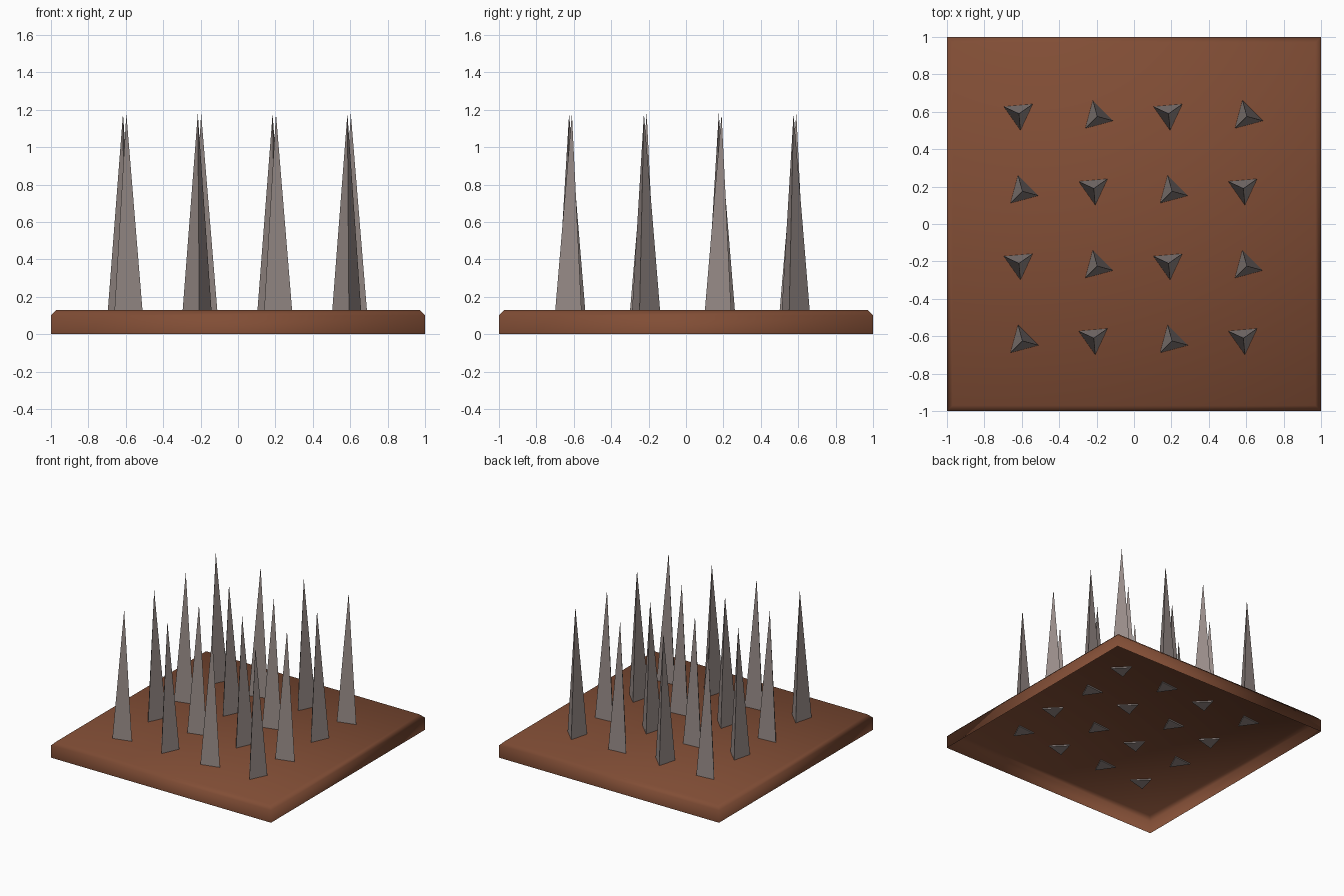
import bpy, bmesh, math

if "Cube" in bpy.data.objects:
    bpy.data.objects.remove(bpy.data.objects["Cube"])


def material(name, rgb):
    m = bpy.data.materials.new(name)
    m.diffuse_color = (*rgb, 1)
    m.use_nodes = True
    m.node_tree.nodes["Principled BSDF"].inputs["Base Color"].default_value = m.diffuse_color
    return m


brown = material("rust brown", (0.22, 0.075, 0.036))
grey = material("warm grey", (0.31, 0.26, 0.245))


def finish(bm, name, mat):
    mesh = bpy.data.meshes.new(name)
    bm.to_mesh(mesh)
    bm.free()
    mesh.materials.append(mat)
    ob = bpy.data.objects.new(name, mesh)
    bpy.context.collection.objects.link(ob)
    return ob


# base plate: open-bottomed shell with a chamfered top edge
bm = bmesh.new()
rings = []
for half, z in ((1, 0), (1, 0.10), (0.97, 0.13)):
    rings.append([bm.verts.new((sx * half, sy * half, z))
                  for sx, sy in ((-1, -1), (1, -1), (1, 1), (-1, 1))])
for low, high in zip(rings, rings[1:]):
    for i in range(4):
        j = (i + 1) % 4
        bm.faces.new((low[i], low[j], high[j], high[i]))
bm.faces.new(rings[-1])
for f in bm.faces:
    f.smooth = True
finish(bm, "base_plate", brown)


# spikes: three-sided pyramids, two alternating turns
def spike(bm, x, y, turn, radius=0.09, bottom=0.12, tip=1.18):
    base = [bm.verts.new((x + radius * math.cos(math.radians(turn + a)),
                          y + radius * math.sin(math.radians(turn + a)), bottom))
            for a in (0, 120, 240)]
    top = bm.verts.new((x, y, tip))
    for i in range(3):
        bm.faces.new((base[i], base[(i + 1) % 3], top))
    bm.faces.new(base[::-1])


for row in range(4):
    bm = bmesh.new()
    for col in range(4):
        x, y = -0.6 + 0.4 * col, -0.6 + 0.4 * row
        if (row + col) % 2:
            spike(bm, x - 0.015, y - 0.01, 35)
        else:
            spike(bm, x + 0.003, y - 0.025, 105)
    finish(bm, f"spike_row_{row + 1}", grey)
